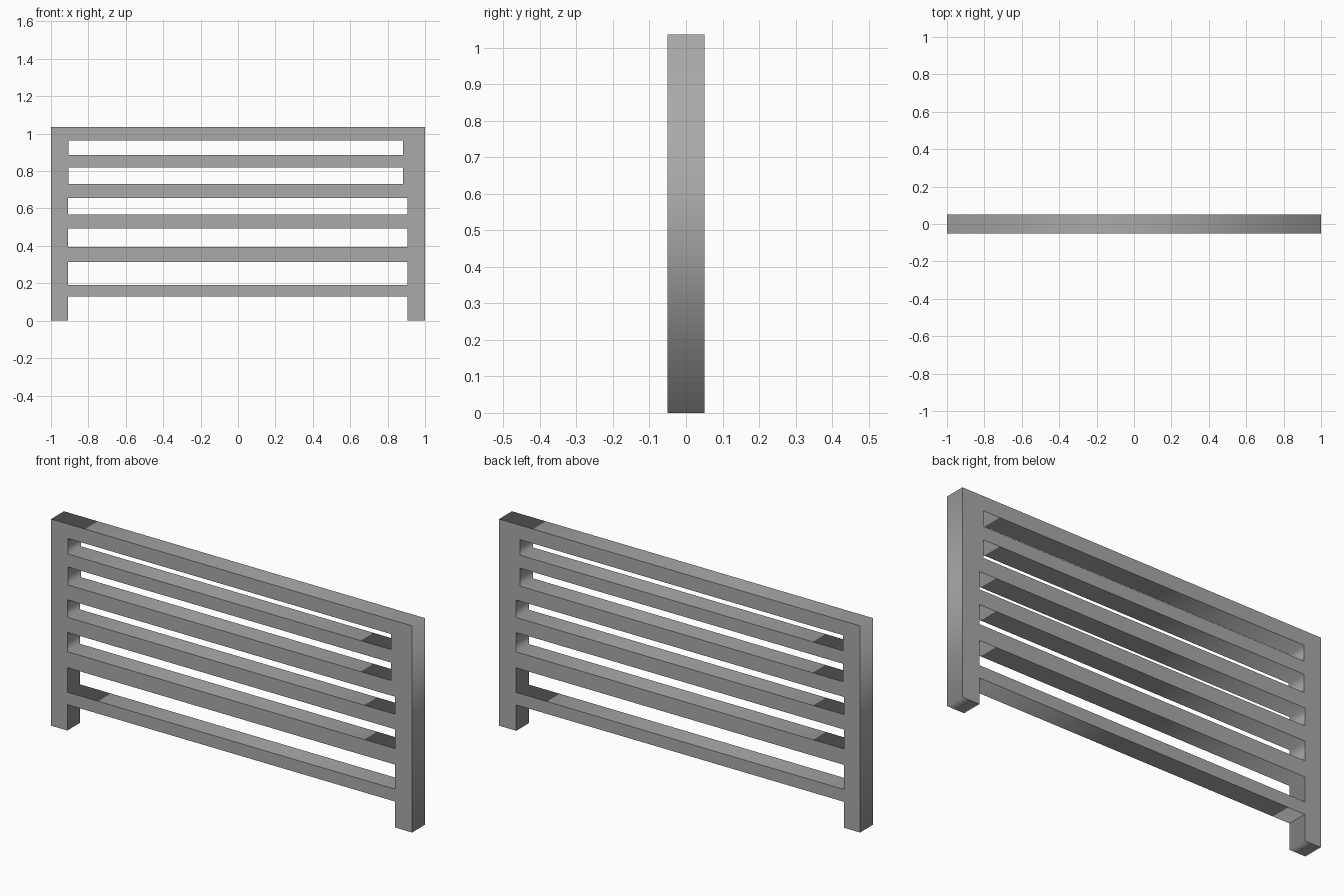
import bpy

default = bpy.data.objects.get("Cube")
if default:
    bpy.data.objects.remove(default, do_unlink=True)

HALF_DEPTH = 0.051
HEIGHT = 1.035

grey = bpy.data.materials.new("plain grey")
grey.use_nodes = True
colour = (0.4, 0.4, 0.4, 1)
grey.diffuse_color = colour
grey.node_tree.nodes["Principled BSDF"].inputs["Base Color"].default_value = colour


def rectangle(x0, x1, z0, z1):
    return [(x0, z0), (x1, z0), (x1, z1), (x0, z1)]


def cut_board(name, outlines):
    """Upright board from closed outlines; inner outlines become openings."""
    curve = bpy.data.curves.new(name, "CURVE")
    curve.dimensions = "2D"
    curve.fill_mode = "BOTH"
    curve.extrude = HALF_DEPTH
    for points in outlines:
        spline = curve.splines.new("POLY")
        spline.points.add(len(points) - 1)
        for point, (x, z) in zip(spline.points, points):
            point.co = (x, z, 0, 1)
        spline.use_cyclic_u = True
    board = bpy.data.objects.new(name, curve)
    bpy.context.collection.objects.link(board)
    board.rotation_euler.x = 1.5707963
    bpy.ops.object.select_all(action="DESELECT")
    board.select_set(True)
    bpy.context.view_layer.objects.active = board
    bpy.ops.object.convert(target="MESH")
    bpy.ops.object.transform_apply(location=False, rotation=True, scale=False)
    board.data.materials.clear()
    board.data.materials.append(grey)
    return board


# Posts and upper rails: one board with a leg notch and four openings
legs_and_rails = [(-1, 0), (-0.91, 0), (-0.91, 0.315), (0.905, 0.315),
                  (0.905, 0), (1, 0), (1, HEIGHT), (-1, HEIGHT)]
openings = [
    rectangle(-0.905, 0.883, 0.885, 0.963),
    rectangle(-0.905, 0.883, 0.73, 0.82),
    rectangle(-0.91, 0.905, 0.567, 0.655),
    rectangle(-0.91, 0.905, 0.395, 0.492),
]
cut_board("headboard_frame", [legs_and_rails] + openings)

# Separate bottom rail between the legs
cut_board("bottom_rail", [rectangle(-0.91, 0.905, 0.13, 0.192)])
